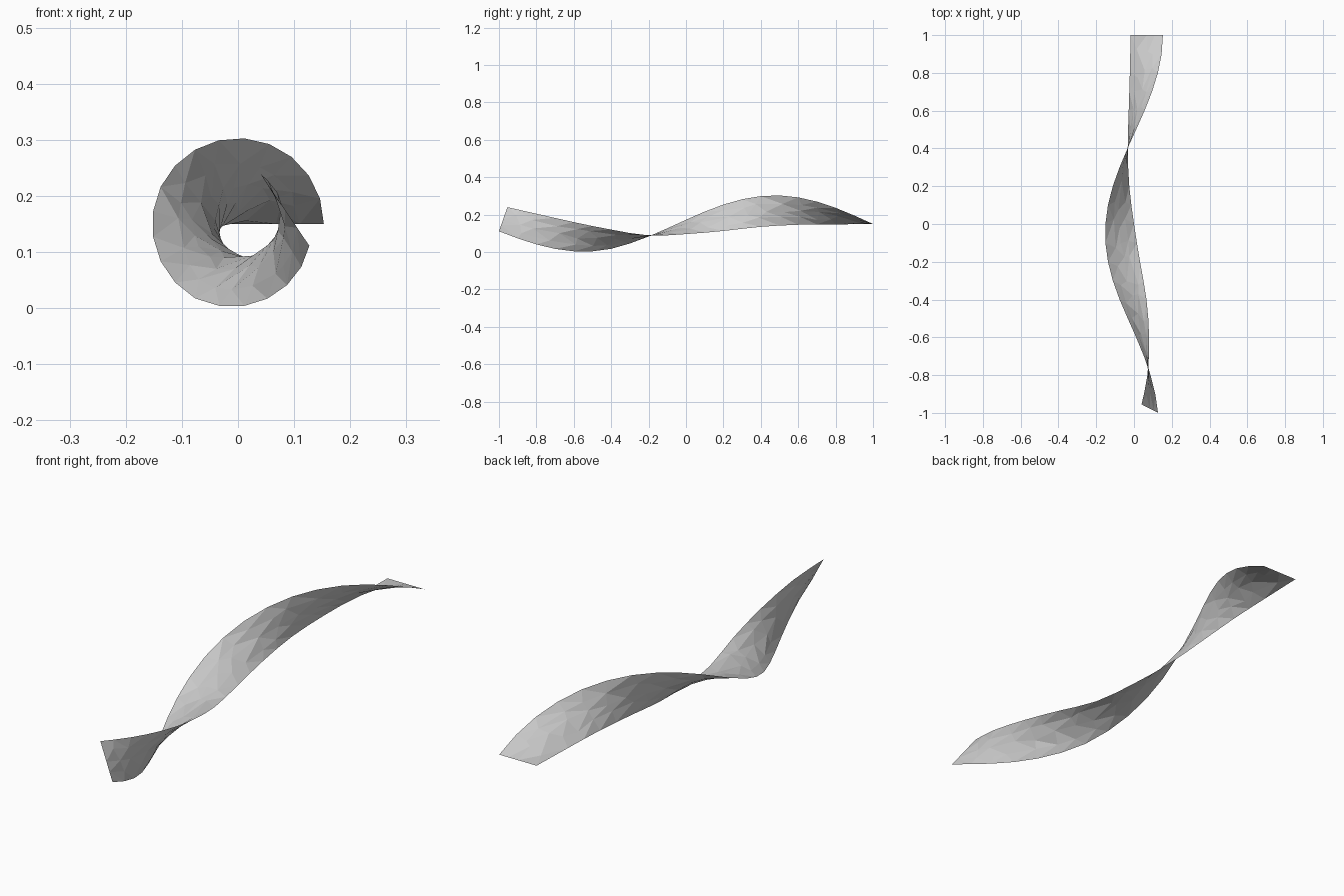
import bpy, bmesh, math, random
from mathutils import Vector

random.seed(4)
cube = bpy.data.objects.get("Cube")
if cube:
    bpy.data.objects.remove(cube)

ROWS, COLS = 20, 4

# Inner edge of the ribbon: a small drifting coil, from back to front
INNER = [Vector(p) for p in (
    (-.018, 1, .15), (-.022, .8, .148), (-.028, .6, .146), (-.033, .4, .135),
    (-.025, .2, .113), (0, 0, .096), (.032, -.2, .089), (.066, -.4, .12),
    (.08, -.6, .16), (.071, -.8, .205), (.04, -.955, .24))]


def inner_edge(t):
    """Smooth curve through the inner edge points."""
    last = len(INNER) - 1
    i = min(int(t * last), last - 1)
    u = t * last - i
    a, b, c, d = (INNER[max(0, min(last, i + k))] for k in (-1, 0, 1, 2))
    return b + ((c - a) * u + (2*a - 5*b + 4*c - d) * u**2
                + (3*b - a - 3*c + d) * u**3) / 2


def outer_edge(t):
    """Wide helix whose radius shrinks slightly near the front end."""
    angle = math.radians(343) * t
    radius = .153 - .02 * max(0, (t - .7) / .3)
    return Vector((radius * math.cos(angle), 1 - 2 * t, .15 + radius * math.sin(angle)))


# Ribbon sheet: straight rungs between both edges, slightly uneven inside
bm = bmesh.new()
grid = []
for r in range(ROWS + 1):
    row = []
    for c in range(COLS + 1):
        t, s = r / ROWS, c / COLS
        if 0 < r < ROWS and 0 < c < COLS:
            t += random.uniform(-.3, .3) / ROWS
            s += random.uniform(-.25, .25) / COLS
        p = inner_edge(t).lerp(outer_edge(t), s)
        if 0 < r < ROWS and 0 < c < COLS:
            p += Vector([random.uniform(-.0015, .0015) for _ in range(3)])
        row.append(bm.verts.new(p))
    grid.append(row)
for r in range(ROWS):
    for c in range(COLS):
        bm.faces.new((grid[r][c], grid[r][c + 1], grid[r + 1][c + 1], grid[r + 1][c]))
bmesh.ops.triangulate(bm, faces=bm.faces[:])

mesh = bpy.data.meshes.new("twisted_ribbon")
bm.to_mesh(mesh)
bm.free()
ribbon = bpy.data.objects.new("twisted_ribbon", mesh)
bpy.context.collection.objects.link(ribbon)

# Single pale grey material
grey = bpy.data.materials.new("pale_grey")
grey.use_nodes = True
colour = (.6, .6, .6, 1)
grey.diffuse_color = colour
grey.node_tree.nodes["Principled BSDF"].inputs["Base Color"].default_value = colour
mesh.materials.append(grey)
